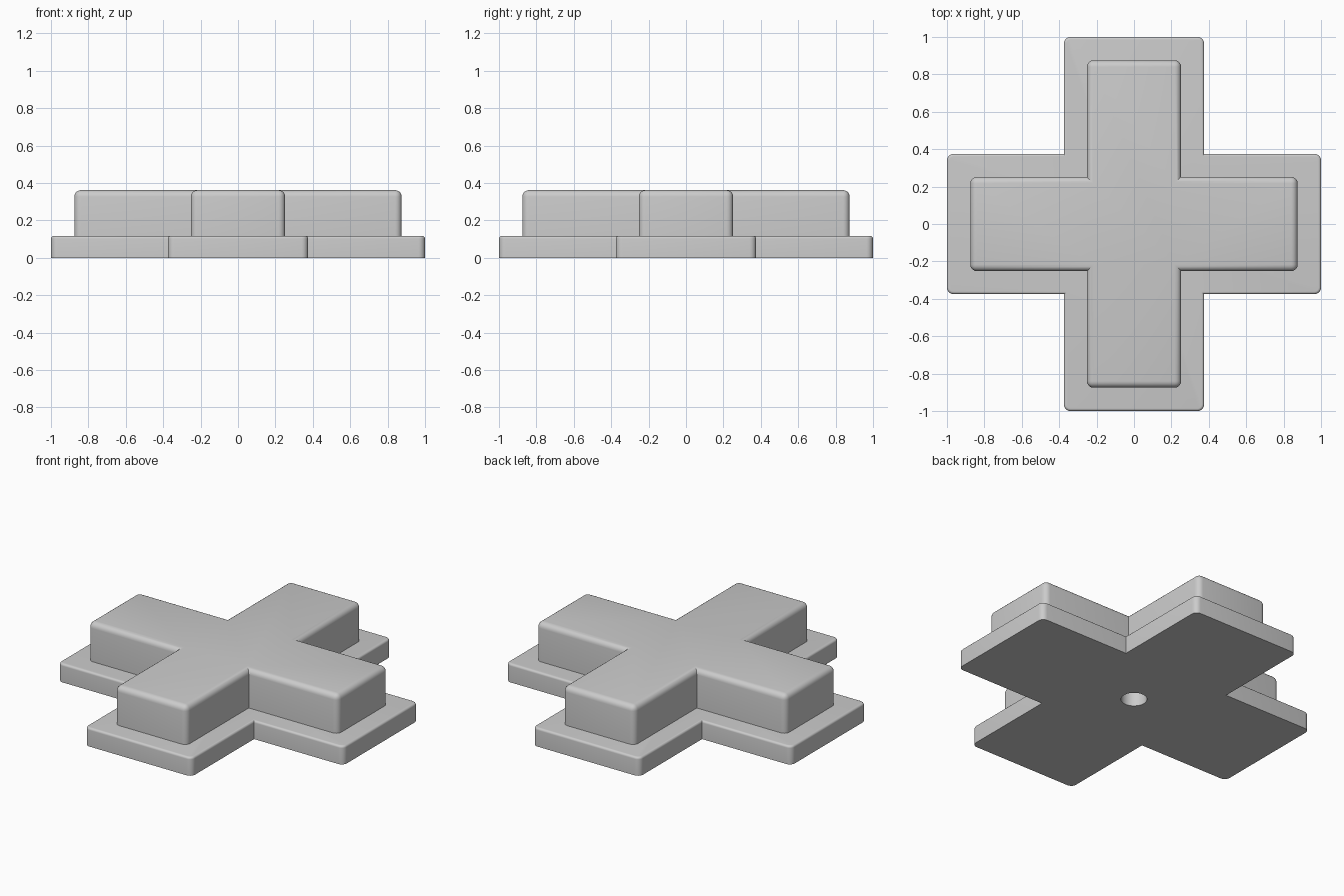
import bpy
import bmesh
import math

cube = bpy.data.objects.get("Cube")
if cube:
    bpy.data.objects.remove(cube, do_unlink=True)

grey = bpy.data.materials.new("mid grey plastic")
grey.use_nodes = True
colour = (0.6, 0.6, 0.6, 1.0)
grey.diffuse_color = colour
grey.node_tree.nodes["Principled BSDF"].inputs["Base Color"].default_value = colour


def cross_block(name, reach, half, bottom, top, corner, rim):
    """Extruded plus shape with rounded outer corners and a rounded top rim."""
    bm = bmesh.new()
    quarter = [(reach, -half), (reach, half), (half, half)]
    outline = []
    for turn in range(4):
        for x, y in quarter:
            for _ in range(turn):
                x, y = -y, x
            outline.append(bm.verts.new((x, y, bottom)))
    face = bm.faces.new(outline)
    lifted = bmesh.ops.extrude_face_region(bm, geom=[face])["geom"]
    for v in lifted:
        if isinstance(v, bmesh.types.BMVert):
            v.co.z = top
    bmesh.ops.recalc_face_normals(bm, faces=bm.faces)

    def is_outer(e):
        a, b = e.verts
        return abs(a.co.z - b.co.z) > 0.01 and max(abs(a.co.x), abs(a.co.y)) > half + 0.01

    def is_rim(e):
        return all(v.co.z > top - 0.001 for v in e.verts)

    def round_edges(test, radius):
        bmesh.ops.bevel(bm, geom=[e for e in bm.edges if test(e)], offset=radius,
                        offset_type='OFFSET', segments=5, profile=0.5,
                        affect='EDGES', clamp_overlap=True)

    if corner == rim:
        round_edges(lambda e: is_outer(e) or is_rim(e), rim)
    else:
        round_edges(is_outer, corner)
        round_edges(is_rim, rim)
    mesh = bpy.data.meshes.new(name)
    bm.to_mesh(mesh)
    bm.free()
    mesh.materials.append(grey)
    obj = bpy.data.objects.new(name, mesh)
    bpy.context.collection.objects.link(obj)
    return obj


# Wide flange and raised cross
flange = cross_block("base_flange", 1.0, 0.375, 0.0, 0.117, 0.035, 0.014)
cap = cross_block("raised_cross", 0.875, 0.252, 0.117, 0.362, 0.035, 0.035)

# Blind round socket in the underside
bpy.ops.mesh.primitive_cylinder_add(vertices=48, radius=0.075, depth=0.4, location=(0, 0, 0.04))
cutter = bpy.context.object
cutter.name = "socket_cutter"
cutter.hide_render = True
cutter.data.materials.append(grey)

for part in (flange, cap):
    bpy.ops.object.select_all(action='DESELECT')
    part.select_set(True)
    bpy.context.view_layer.objects.active = part
    cut = part.modifiers.new("socket", 'BOOLEAN')
    cut.operation = 'DIFFERENCE'
    cut.solver = 'EXACT'
    cut.object = cutter
    bpy.ops.object.modifier_apply(modifier=cut.name)
    bpy.ops.object.shade_smooth_by_angle(angle=math.radians(35))

bpy.data.objects.remove(cutter, do_unlink=True)
